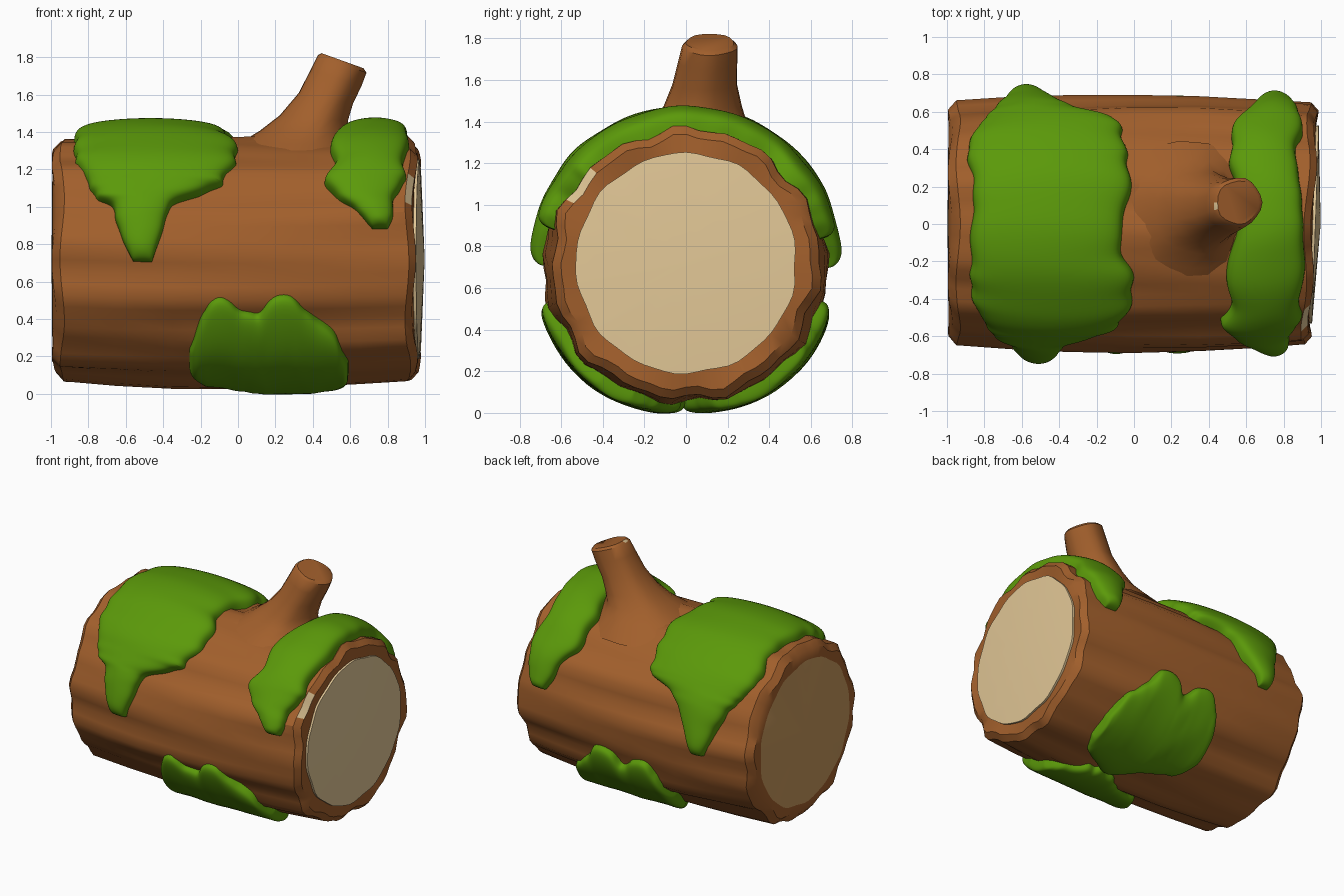
import bpy, math, random
from math import sin, cos, radians, pi, hypot

if "Cube" in bpy.data.objects:
    bpy.data.objects.remove(bpy.data.objects["Cube"], do_unlink=True)

random.seed(4)
AXIS_Z = 0.72


def material(name, rgb):
    m = bpy.data.materials.new(name)
    m.use_nodes = True
    m.diffuse_color = (*rgb, 1)
    m.node_tree.nodes["Principled BSDF"].inputs["Base Color"].default_value = (*rgb, 1)
    return m


BARK = material("bark brown", (0.36, 0.115, 0.025))
WOOD = material("cut wood cream", (0.77, 0.58, 0.31))
OLD_WOOD = material("weathered wood tan", (0.58, 0.32, 0.11))
MOSS = material("moss green", (0.105, 0.32, 0.003))


def build(name, verts, faces, mats, angle=40, subdivide=0):
    mesh = bpy.data.meshes.new(name)
    mesh.from_pydata(verts, [], faces)
    for m in mats:
        mesh.materials.append(m)
    ob = bpy.data.objects.new(name, mesh)
    bpy.context.collection.objects.link(ob)
    bpy.ops.object.select_all(action="DESELECT")
    ob.select_set(True)
    bpy.context.view_layer.objects.active = ob
    # consistent outward normals
    bpy.ops.object.mode_set(mode="EDIT")
    bpy.ops.mesh.select_all(action="SELECT")
    bpy.ops.mesh.normals_make_consistent(inside=False)
    bpy.ops.object.mode_set(mode="OBJECT")
    bpy.ops.object.shade_smooth_by_angle(angle=radians(angle))
    if subdivide:
        mod = ob.modifiers.new("soften", "SUBSURF")
        mod.levels = mod.render_levels = subdivide
    return ob


def ring_faces(rings, n):
    return [(r * n + i, r * n + (i + 1) % n, (r + 1) * n + (i + 1) % n, (r + 1) * n + i)
            for r in range(rings - 1) for i in range(n)]


def on_log(a, x, lift=0.0, scale=1.0, rough=1.0):
    """Point on the ridged bark; a is the angle from the top toward the front."""
    belly = 1 - x * x
    ridge = rough * (0.011 * sin(11 * a + 1.3 * x) + 0.010 * sin(17 * a - 0.8 * x + 1)
                     + 0.006 * sin(5 * a + 3 * x))
    ry = (0.635 + 0.05 * belly + ridge) * scale + lift
    rz = (0.645 + 0.015 * belly + ridge) * scale + lift
    return (x, -sin(a) * ry, AXIS_Z - 0.02 * belly + cos(a) * rz)


# log: ridged bark with worn rims and a cut face at each end
N = 64
stations = [(-0.983, 0.93), (-0.94, 1), (-0.65, 1), (-0.35, 1), (0, 1),
            (0.35, 1), (0.65, 1), (0.92, 1), (0.957, 0.94)]
verts = []


def lean(a, x):
    # the left end is cut slightly askew
    return -0.018 * sin(a) * (x > 0.9)


def cut_ring(x):
    for i in range(N):
        a = 2 * pi * i / N
        r = 0.53 + 0.004 * sin(9 * a) + 0.004 * sin(14 * a + 2)
        verts.append((x + lean(a, x), -sin(a) * r, AXIS_Z + cos(a) * r))


cut_ring(-0.992)
for x, s in stations:
    for i in range(N):
        a = 2 * pi * i / N
        wobble = 0.012 * sin(6 * a + 5 * x) * (abs(x) > 0.9)
        verts.append(on_log(a, x + wobble + lean(a, x), scale=s))
cut_ring(0.955)
cut_ring(0.970)
R = len(stations) + 3
faces = ring_faces(R, N)
centres = (len(verts), len(verts) + 1)
verts += [(-0.997, 0, AXIS_Z), (0.998, 0, AXIS_Z)]
for c, start in zip(centres, (0, (R - 1) * N)):
    faces += [(c, start + i, start + (i + 1) % N) for i in range(N)]
log = build("log", verts, faces, (BARK, WOOD, OLD_WOOD), 35)
for p in log.data.polygons:
    c = p.center
    radius = hypot(c.y, c.z - AXIS_Z)
    # fresh cut on the left end, weathered cut on the right end
    if radius < 0.54:
        p.material_index = 1 if c.x > 0 else 2
    # chipped bark on the left rim, toward the front
    elif c.x > 0.91 and radius > 0.59 and 1.0 < c.z < 1.15 and c.y < -0.4:
        p.material_index = 1

# branch stub: flared root, curved stem and slanted tip
# each ring is centre x, centre y, z, x radius, y radius, slant
B = 20
rings = [(0.24, 0.03, 1.22, 0.50, 0.41, 0), (0.30, 0.05, 1.335, 0.31, 0.29, 0),
         (0.345, 0.065, 1.40, 0.235, 0.225, -0.03), (0.40, 0.08, 1.475, 0.182, 0.188, -0.08),
         (0.465, 0.09, 1.58, 0.145, 0.155, -0.2), (0.52, 0.105, 1.69, 0.137, 0.142, -0.3),
         (0.553, 0.115, 1.765, 0.13, 0.133, -0.36), (0.556, 0.115, 1.782, 0.112, 0.115, -0.36)]
verts = []
for cx, cy, z, rx, ry, slant in rings:
    for i in range(B):
        a = 2 * pi * i / B
        k = 1 + 0.03 * sin(5 * a + z)
        dx = rx * k * cos(a)
        verts.append((cx + dx, cy + ry * k * sin(a), z + slant * dx))
faces = ring_faces(len(rings), B) + [tuple(range((len(rings) - 1) * B, len(rings) * B))]
branch = build("branch_stub", verts, faces, (BARK, WOOD), 40)
for p in branch.data.polygons:
    # pale chip on the tip rim
    if p.center.z > 1.79 and len(p.vertices) == 4 and abs(p.center.y - 0.1) < 0.03:
        p.material_index = 1

# moss: padded patches wrapped over the bark, given as rows of (position, low, high)
PROFILE = [(0, -0.035), (0, 0.02), (0.04, 0.05), (0.18, 0.88), (0.4, 1),
           (0.6, 1), (0.82, 0.88), (0.96, 0.05), (1, 0.02), (1, -0.035)]


def ragged(rows):
    """Add a jittered row between each pair so the outline is uneven."""
    out = []
    for p, q in zip(rows, rows[1:]):
        mid = [(u + v) / 2 for u, v in zip(p, q)]
        wide = min(mid[2] - mid[1], abs(q[1] - q[2])) * 0.04
        out += [p, (mid[0], mid[1] + random.uniform(-wide, wide), mid[2] + random.uniform(-wide, wide))]
    return out + [rows[-1]]


def moss(name, rows, place, thick):
    # first and last rows repeat so the pad closes down into the bark
    full = [rows[0]] + ragged(rows) + [rows[-1]]
    last = len(full) - 1
    verts = []
    for j, (t, lo, hi) in enumerate(full):
        for v, h in PROFILE:
            lift = thick * h if h > 0.5 else h
            if j in (0, last):
                lift = -0.035
            elif j in (1, last - 1):
                lift = min(lift, 0.045)
            verts.append(place(t, lo + (hi - lo) * v, lift))
    n = len(PROFILE)
    faces = [(j * n + i, j * n + i + 1, (j + 1) * n + i + 1, (j + 1) * n + i)
             for j in range(last) for i in range(n - 1)]
    return build(name, verts, faces, (MOSS,), 80, 2)


def over(angle, x, lift):
    # the pad is deepest along the top
    a = radians(angle)
    return on_log(a, x, lift * (1 + 0.5 * max(cos(a), 0)), rough=0.25)


# wide moss over the top with a drip on each side
moss("wide_top_moss", [
    (-91, -0.62, -0.54), (-82, -0.67, -0.49), (-72, -0.70, -0.43), (-63, -0.75, -0.37),
    (-57, -0.80, -0.29), (-52, -0.83, -0.10), (-48, -0.85, -0.05), (-38, -0.88, -0.05),
    (-28, -0.88, -0.05), (-14, -0.87, -0.01), (0, -0.87, -0.06), (14, -0.87, -0.08),
    (25, -0.89, 0.01), (37, -0.88, 0), (45, -0.83, -0.06), (51, -0.80, -0.07),
    (55, -0.79, -0.18), (60, -0.76, -0.31), (63, -0.67, -0.36), (70, -0.66, -0.39),
    (80, -0.62, -0.42), (90, -0.56, -0.46)], over, 0.078)

# narrow moss over the top beside the branch
moss("narrow_top_moss", [
    (-79, 0.71, 0.80), (-73, 0.67, 0.85), (-65, 0.64, 0.88), (-56, 0.58, 0.90),
    (-48, 0.52, 0.90), (-38, 0.53, 0.86), (-27, 0.50, 0.88), (-14, 0.55, 0.90),
    (0, 0.56, 0.91), (14, 0.51, 0.91), (26, 0.49, 0.91), (38, 0.53, 0.88),
    (48, 0.46, 0.91), (54, 0.49, 0.87), (60, 0.54, 0.83), (65, 0.62, 0.83),
    (70, 0.67, 0.83), (75, 0.72, 0.80)], over, 0.076)

# lobed moss under the log, mirrored front to back
for name, side in (("front_lower_moss", 1), ("back_lower_moss", -1)):
    moss(name, [
        (-0.26, 135, 148), (-0.20, 116, 159), (-0.15, 107, 164), (-0.04, 107, 167),
        (0.04, 113, 169), (0.11, 115, 173), (0.17, 106, 178), (0.29, 105, 181),
        (0.35, 112, 178), (0.42, 118, 175), (0.52, 125, 170), (0.56, 136, 164),
        (0.59, 144, 158)],
        lambda x, angle, lift, s=side: on_log(radians(angle * s), x, lift, rough=0.25), 0.072)
